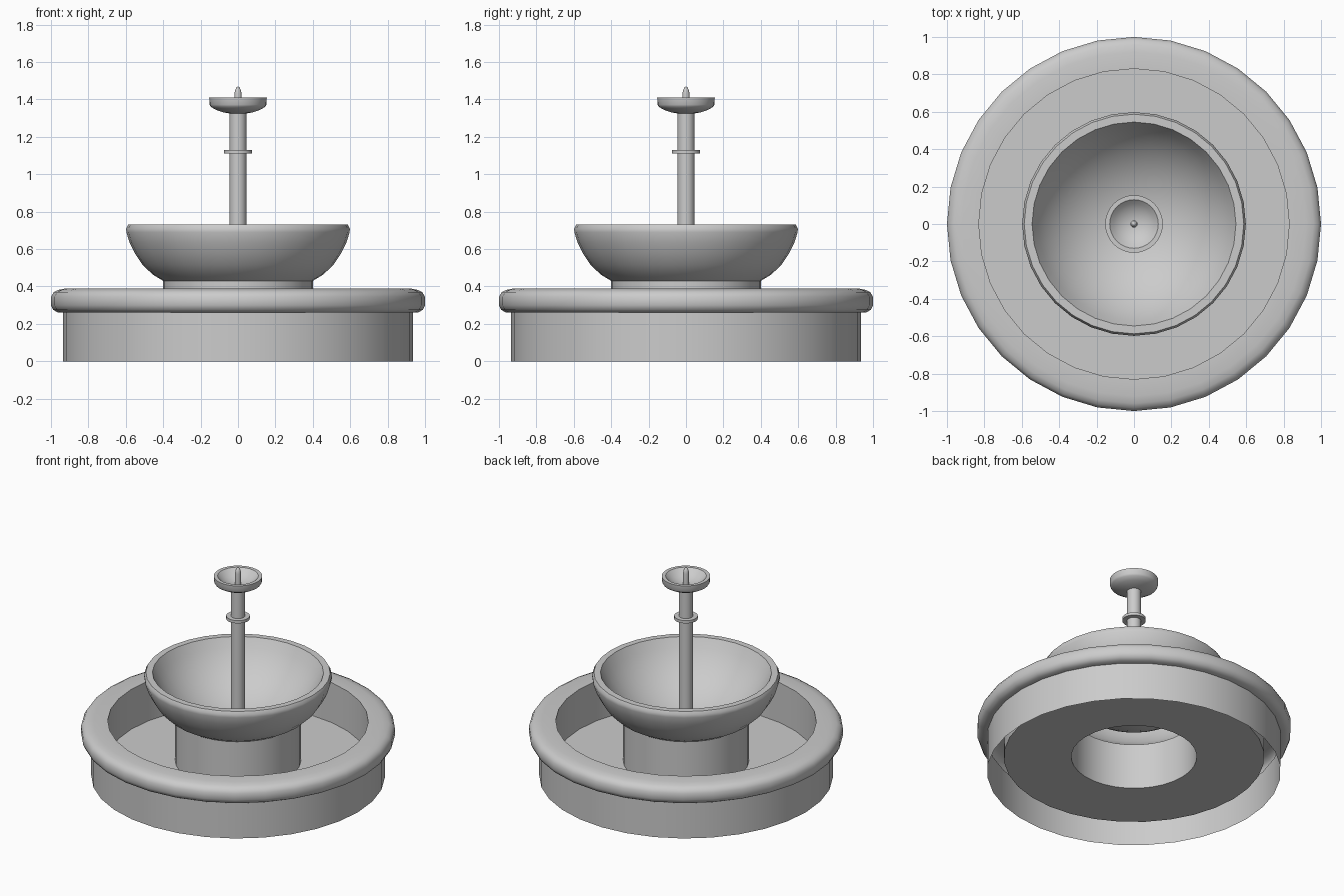
import bpy, bmesh
from math import sin, cos, pi, radians, asin

if "Cube" in bpy.data.objects:
    bpy.data.objects.remove(bpy.data.objects["Cube"])

SIDES = 32


def lathe(name, profile, sides=SIDES, angle=35):
    """Revolve (radius, height) points about z; zero radius becomes a pole."""
    bm = bmesh.new()
    rings = []
    for r, z in profile:
        n = 1 if r == 0 else sides
        rings.append([bm.verts.new((r * cos(2 * pi * j / sides),
                                    r * sin(2 * pi * j / sides), z)) for j in range(n)])
    for a, b in zip(rings, rings[1:]):
        for j in range(sides):
            k = (j + 1) % sides
            if len(b) == 1:
                bm.faces.new((a[j], a[k], b[0]))
            elif len(a) == 1:
                bm.faces.new((a[0], b[k], b[j]))
            else:
                bm.faces.new((a[j], a[k], b[k], b[j]))
    mesh = bpy.data.meshes.new(name)
    bm.to_mesh(mesh)
    bm.free()
    obj = bpy.data.objects.new(name, mesh)
    bpy.context.collection.objects.link(obj)
    bpy.ops.object.select_all(action='DESELECT')
    obj.select_set(True)
    bpy.context.view_layer.objects.active = obj
    bpy.ops.object.shade_smooth_by_angle(angle=radians(angle))
    return obj


def dish(rim_r, rim_z, depth, steps):
    """Circular-arc hollow from the rim down to the centre."""
    rad = (rim_r ** 2 + depth ** 2) / (2 * depth)
    full = asin(rim_r / rad)
    pts = []
    for i in range(steps + 1):
        t = full * (1 - i / steps)
        r = rad * sin(t) if i < steps else 0
        pts.append((r, rim_z - depth + rad * (1 - cos(t))))
    return pts


# Basin: open-bottomed outer wall, rounded rim, inner wall and raised floor
lathe("basin", [(0.935, 0), (0.935, 0.26), (0.965, 0.262), (0.988, 0.275),
                (1.0, 0.30), (1.0, 0.345), (0.985, 0.37), (0.96, 0.382),
                (0.92, 0.39), (0.83, 0.39), (0.83, 0.11), (0.40, 0.11)])

# Hollow pedestal and large bowl
lathe("pedestal_bowl", [(0.40, 0.11), (0.40, 0.43), (0.455, 0.463), (0.51, 0.515),
                        (0.55, 0.575), (0.58, 0.635), (0.597, 0.69), (0.598, 0.71),
                        (0.587, 0.73)] + dish(0.545, 0.73, 0.35, 10))

# Stem and small top bowl
lathe("stem_and_top_bowl", [(0.045, 0.38), (0.045, 1.325), (0.08, 1.331), (0.115, 1.343),
                            (0.145, 1.36), (0.152, 1.372), (0.154, 1.41)]
      + dish(0.13, 1.41, 0.06, 5))

# Collar on the stem
lathe("stem_collar", [(0.045, 1.11), (0.075, 1.11), (0.075, 1.13), (0.045, 1.13)])

# Nozzle
lathe("nozzle", [(0.019, 1.345), (0.019, 1.43), (0.016, 1.448), (0.009, 1.464), (0, 1.47)],
      sides=16, angle=45)
